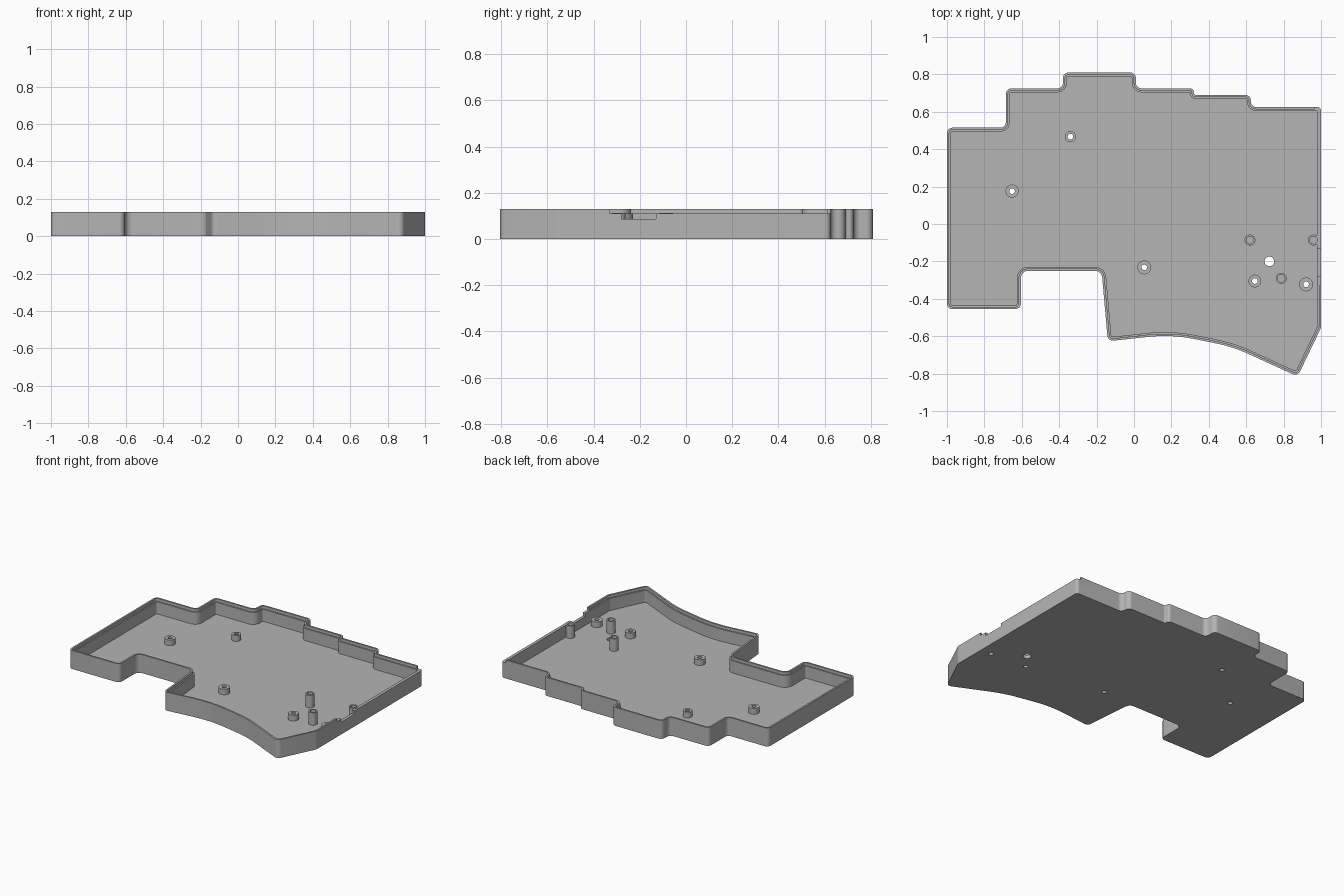
import bpy, bmesh, math
from mathutils import Vector, Matrix

if "Cube" in bpy.data.objects:
    bpy.data.objects.remove(bpy.data.objects["Cube"], do_unlink=True)

grey = bpy.data.materials.new("case grey")
grey.use_nodes = True
grey.diffuse_color = (0.46, 0.46, 0.46, 1)
grey.node_tree.nodes["Principled BSDF"].inputs["Base Color"].default_value = (0.46, 0.46, 0.46, 1)

HEIGHT, LEDGE, FLOOR = 0.13, 0.11, 0.025
LIP, WALL = 0.012, 0.021

# Sharp corners of the outline, clockwise: x, y, fillet radius
OUTLINE = [
    (-1, 0.515, 0.03), (-0.685, 0.515, 0.03), (-0.685, 0.725, 0.03),
    (-0.38, 0.725, 0.03), (-0.38, 0.81, 0.03), (0.01, 0.81, 0.03),
    (0.01, 0.725, 0.03), (0.32, 0.725, 0.02), (0.32, 0.69, 0.01),
    (0.625, 0.69, 0.03), (0.625, 0.625, 0.03), (1, 0.625, 0.02),
    (1, -0.555, 0.03), (0.875, -0.815, 0.03), (0.53, -0.657, 0.8),
    (0.2, -0.59, 0.8), (-0.14, -0.627, 0.03), (-0.173, -0.25, 0.04),
    (-0.605, -0.25, 0.04), (-0.605, -0.455, 0.03), (-1, -0.455, 0.03)]


def outline(inset, segs=8):
    """Filleted outline moved inward; always gives the same point count."""
    result, count = [], len(OUTLINE)
    for i, (x, y, r) in enumerate(OUTLINE):
        p = Vector((x, y))
        d0 = (p - Vector(OUTLINE[i - 1][:2])).normalized()
        d1 = (Vector(OUTLINE[(i + 1) % count][:2]) - p).normalized()
        n0, n1 = Vector((d0.y, -d0.x)), Vector((d1.y, -d1.x))
        p = p + (n0 + n1) * inset / (1 + n0.dot(n1))
        turn = math.atan2(d0.x * d1.y - d0.y * d1.x, d0.dot(d1))
        side = 1 if turn < 0 else -1
        radius = max(0.004, r - side * inset)
        start = p - d0 * radius * math.tan(abs(turn) / 2)
        centre = start + n0 * side * radius
        for k in range(segs + 1):
            result.append(centre + Matrix.Rotation(turn * k / segs, 2) @ (start - centre))
    return result


def finish(name, bm):
    bmesh.ops.recalc_face_normals(bm, faces=bm.faces)
    mesh = bpy.data.meshes.new(name)
    bm.to_mesh(mesh)
    bm.free()
    mesh.materials.append(grey)
    obj = bpy.data.objects.new(name, mesh)
    bpy.context.collection.objects.link(obj)
    return obj


def smooth(obj):
    bpy.ops.object.select_all(action='DESELECT')
    obj.select_set(True)
    bpy.context.view_layer.objects.active = obj
    bpy.ops.object.shade_smooth_by_angle(angle=math.radians(30))


def bridge(bm, rings):
    for a, b in zip(rings, rings[1:]):
        for i in range(len(a)):
            j = (i + 1) % len(a)
            bm.faces.new((a[i], a[j], b[j], b[i]))


# Tray: base, stepped wall and inner floor
bm = bmesh.new()
levels = [(0, 0), (0, HEIGHT), (LIP, HEIGHT), (LIP, LEDGE), (WALL, LEDGE), (WALL, FLOOR)]
rings = [[bm.verts.new((p.x, p.y, z)) for p in outline(inset)] for inset, z in levels]
bridge(bm, rings)
bm.faces.new(rings[0])
bm.faces.new(rings[-1])
tray = finish("tray", bm)

# Screw bosses (x, y, radius) and tall pegs (x, y)
BOSSES = [(-0.34, 0.467, 0.03), (-0.652, 0.176, 0.035), (0.055, -0.232, 0.037),
          (0.646, -0.305, 0.034), (0.92, -0.323, 0.037)]
PEGS = [(0.62, -0.086), (0.787, -0.291), (0.96, -0.086)]
HOLE = 0.015


def cut(name, bm):
    cutter = finish(name, bm)
    cutter.hide_render = True
    mod = tray.modifiers.new(name, 'BOOLEAN')
    mod.operation, mod.solver, mod.object = 'DIFFERENCE', 'EXACT', cutter
    bpy.context.view_layer.objects.active = tray
    bpy.ops.object.modifier_apply(modifier=name)
    bpy.data.objects.remove(cutter, do_unlink=True)


# Holes through the floor
bm = bmesh.new()
for x, y, r in [(x, y, HOLE) for x, y, _ in BOSSES] + [(0.724, -0.2, 0.026)]:
    bmesh.ops.create_cone(bm, cap_ends=True, segments=32, radius1=r, radius2=r,
                          depth=0.1, matrix=Matrix.Translation((x, y, 0.01)))
cut("floor_holes", bm)

# Lowered lip on the left wall, then the deeper connector notch
for name, y0, y1, z0 in [("lip_cut", -0.33, 0.64, LEDGE - 0.0005),
                         ("connector_cut", -0.28, -0.13, 0.087)]:
    bm = bmesh.new()
    bmesh.ops.create_cube(bm, size=1, matrix=Matrix.Translation((1.02, (y0 + y1) / 2, z0 + 0.1))
                          @ Matrix.Diagonal((0.11, y1 - y0, 0.2, 1)))
    cut(name, bm)
smooth(tray)


def post(name, x, y, profile, segs=32):
    """Hollow post turned from a radius and height profile."""
    bm = bmesh.new()
    rings = [[bm.verts.new((x + r * math.cos(math.tau * i / segs),
                            y + r * math.sin(math.tau * i / segs), z))
              for i in range(segs)] for r, z in profile]
    bridge(bm, rings)
    if profile[0] != profile[-1]:
        bm.faces.new(rings[0])
        bm.faces.new(rings[-1])
    else:
        bmesh.ops.remove_doubles(bm, verts=bm.verts, dist=1e-5)
    smooth(finish(name, bm))


for i, (x, y, r) in enumerate(BOSSES):
    base, top = FLOOR - 0.003, 0.065
    post(f"screw_boss_{i + 1}", x, y, [(r, base), (r, top), (HOLE, top), (HOLE, base), (r, base)])

for i, (x, y) in enumerate(PEGS):
    post(f"peg_{i + 1}", x, y, [(0.029, FLOOR - 0.003), (0.029, 0.113), (0.02, 0.113), (0.02, 0.06)])
